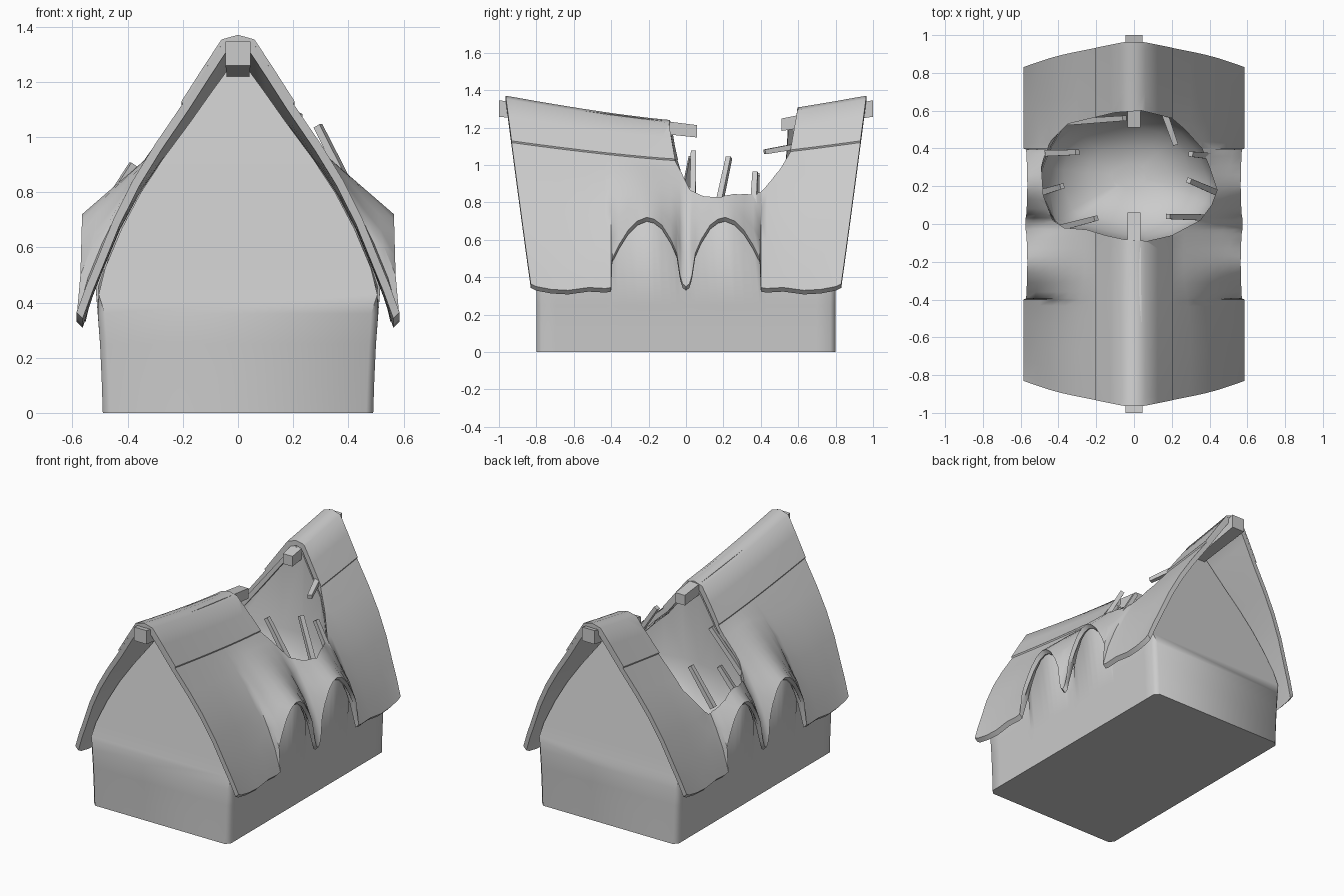
import bpy, bmesh, math
from mathutils import Vector

if "Cube" in bpy.data.objects:
    bpy.data.objects.remove(bpy.data.objects["Cube"])

# half profile of the roof, ridge to eave, and eave height along the half length
PROF = [(0, 1.362), (.055, 1.345), (.12, 1.248), (.2, 1.125), (.3, .98), (.38, .85),
        (.45, .71), (.51, .56), (.55, .46), (.585, .36)]
EAVE = [(0, .35), (.018, .365), (.032, .41), (.05, .53), (.08, .6), (.13, .68), (.17, .71),
        (.21, .72), (.26, .70), (.31, .65), (.36, .57), (.394, .5), (.40, .345), (.43, .34),
        (.52, .345), (.63, .33), (.72, .335), (.80, .35), (.83, .365)]
COLS = [(-y, z) for y, z in EAVE[:0:-1]] + EAVE
N = len(PROF)


def roof_end(z):
    return .83 + (z - .36) * .134


def wall_end(z):
    return .8 - .18 * max(0, z - .36)


def length_pos(yc, z, end):
    a = abs(yc)
    if a > .4:
        a = .4 + (a - .4) / .43 * (end(z) - .4)
    return math.copysign(a, yc)


def sag(y, z):
    drop = .135 * (1 - min(1, abs(y) / .96) ** 1.3)
    return z - drop * max(0, z - .36)


def arch(yc, ze):
    return max(0, (ze - .36) / .36) if abs(yc) < .4 else 0


def bulge(yc):
    """How far the thatch swells out above the arches."""
    s = min(1, max(0, (.55 - abs(yc)) / .32))
    b = s * s * (3 - 2 * s)
    return b - .2 * max(0, 1 - abs(yc) / .15)


def half(yc, ze, end):
    """Points of one side of the thatch at one station, ridge to eave."""
    w, b = arch(yc, ze), bulge(yc)
    ex = .575 - .01 * w if abs(yc) < .4 else .585
    pts = []
    for k, (x, z) in enumerate(PROF):
        y = length_pos(yc, z, end)
        z = sag(y, z)
        if k == 3:
            start = z
        if k >= 3:
            t = (k - 3) / (N - 4)
            x += (ex - .585) * t * t
            z += (ze - .36) * t ** 4 * (1 - w)
            m = w * t * t + b * (1 - t * t)
            x = x * (1 - m) + (.2 + .365 * t) * m
            z = z * (1 - m) + (start + (.72 - start) * t) * m
            if k == N - 1:
                x, z = ex, ze
        pts.append(Vector((x, y, z)))
    return pts


def full(pts):
    """Mirror a half section (ridge first) into a whole one."""
    return [Vector((-p.x, p.y, p.z)) for p in pts[:0:-1]] + pts


def finish(bm, name):
    bmesh.ops.recalc_face_normals(bm, faces=bm.faces)
    me = bpy.data.meshes.new(name)
    bm.to_mesh(me)
    bm.free()
    ob = bpy.data.objects.new(name, me)
    bpy.context.collection.objects.link(ob)
    return ob


def grid_faces(bm, g):
    for a, b in zip(g, g[1:]):
        for i in range(len(a) - 1):
            bm.faces.new((a[i], a[i + 1], b[i + 1], b[i]))


def thick_sheet(name, outer, inner):
    bm = bmesh.new()
    o, n = ([[bm.verts.new(p) for p in row] for row in g] for g in (outer, inner))
    grid_faces(bm, o)
    grid_faces(bm, n)
    grid_faces(bm, [o[0], n[0]])
    grid_faces(bm, [o[-1], n[-1]])
    grid_faces(bm, [[r[0] for r in o], [r[0] for r in n]])
    grid_faces(bm, [[r[-1] for r in o], [r[-1] for r in n]])
    return finish(bm, name)


def shifted(pts, dx, dz):
    return [Vector((max(0, p.x - dx) if i else 0, p.y, p.z - dz)) for i, p in enumerate(pts)]


# thatched roof and thicker ridge cap
halves = [half(y, z, roof_end) for y, z in COLS]
roof = thick_sheet("thatched_roof", [full(h) for h in halves],
                   [full(shifted(h, .022, .022)) for h in halves])
caps = [h[:4] for h in halves]
cap = thick_sheet("ridge_cap", [full(shifted(h, -.005, -.008)) for h in caps],
                  [full(shifted(h, 0, .004)) for h in caps])

# solid house body that fills the roof and stands behind the arches
bm = bmesh.new()
rows = []
for yc, ze in COLS:
    h = shifted(half(yc, ze, wall_end), .028, .03)
    w = arch(yc, ze)
    h[-1].x, h[-1].z = .508 + .027 * w, .36 + .34 * w
    for k in (-2, -3):
        h[k].x = min(h[k].x, .505 + .03 * w)
    yb = length_pos(yc, 0, wall_end)
    h += [Vector((.5, yb, .25)), Vector((.494, yb, .12)), Vector((.49, yb, 0))]
    if abs(yc) > .82:
        for p in h[-4:]:
            p.x -= .025
    rows.append([bm.verts.new(p) for p in full(h)])
grid_faces(bm, rows)
m = len(rows[0])
for r in (rows[0], rows[-1]):
    for i in range(m // 2):
        f = [r[i], r[i + 1], r[m - 2 - i], r[m - 1 - i]]
        bm.faces.new(f if i < m // 2 - 1 else [f[0], f[1], f[3]])
for a, b in zip(rows, rows[1:]):
    bm.faces.new((a[0], b[0], b[-1], a[-1]))
body = finish(bm, "house_body")

# crater cutter: hole outline from above, closing to a bowl
HOLE = [(.07, -.09), (.2, -.06), (.35, .02), (.41, .1), (.44, .18), (.4, .3), (.36, .4),
        (.27, .5), (.2, .56), (.04, .6), (-.1, .59), (-.35, .53), (-.46, .42), (-.49, .3),
        (-.48, .15), (-.43, .02), (-.37, -.02), (-.25, -.03), (-.15, -.06), (-.05, -.082)]
bm = bmesh.new()
rings = []
for z, s in ((1.6, 1), (.72, 1), (.6, .92), (.5, .75), (.43, .48), (.4, .2)):
    ring = [bm.verts.new((-.02 + (x + .02) * s, .25 + (y - .25) * s, z)) for x, y in HOLE]
    rings.append(ring + ring[:1])
grid_faces(bm, rings)
bm.faces.new(rings[0][:-1])
bm.faces.new(rings[-1][:-1])
cutter = finish(bm, "hole_cutter")
cutter.hide_render = True


def activate(ob):
    bpy.ops.object.select_all(action='DESELECT')
    ob.select_set(True)
    bpy.context.view_layer.objects.active = ob


for ob, angle in ((roof, 45), (cap, 45), (body, 58)):
    mod = ob.modifiers.new("hole", 'BOOLEAN')
    mod.operation, mod.solver, mod.object = 'DIFFERENCE', 'EXACT', cutter
    activate(ob)
    bpy.ops.object.modifier_apply(modifier=mod.name)
    bpy.ops.object.shade_smooth_by_angle(angle=math.radians(angle))
bpy.data.objects.remove(cutter)


def beam(name, a, b, w, h, taper=1.0, plumb=False):
    """Squared timber from a to b; plumb gives vertical end cuts."""
    a, b = Vector(a), Vector(b)
    d = (b - a).normalized()
    side = d.cross(Vector((0, 0, 1))).normalized()
    up = Vector((0, 0, 1)) if plumb else side.cross(d)
    bm = bmesh.new()
    ends = [[bm.verts.new(c + side * (i * w * s / 2) + up * (j * h * s / 2))
             for i, j in ((-1, -1), (1, -1), (1, 1), (-1, 1))] for c, s in ((a, 1), (b, taper))]
    grid_faces(bm, [e + e[:1] for e in ends])
    for e in ends:
        bm.faces.new(e)
    return finish(bm, name)


# ridge beam, snapped in the middle
beam("ridge_beam_front", (0, -1, 1.302), (0, .06, 1.18), .09, .088, .75, True)
beam("ridge_beam_back", (0, 1, 1.302), (0, .51, 1.215), .09, .088, .75, True)

# broken rafters around the hole: rim end, free end
RAFTERS = [((-.46, .375, .72), (-.3, .38, .95)), ((-.48, .17, .74), (-.38, .2, .9)),
           ((.43, .17, .76), (.29, .23, 1.04)), ((.4, .36, .78), (.3, .37, .96)),
           ((.36, .035, .8), (.18, .04, 1.07)), ((-.39, -.02, .77), (-.2, .03, 1.04)),
           ((.16, .59, 1.1), (.22, .42, 1.07)), ((-.34, .54, .83), (-.05, .56, 1.2))]
for i, (a, b) in enumerate(RAFTERS):
    beam(f"broken_rafter_{i + 1}", a, b, .033, .03, .85)
